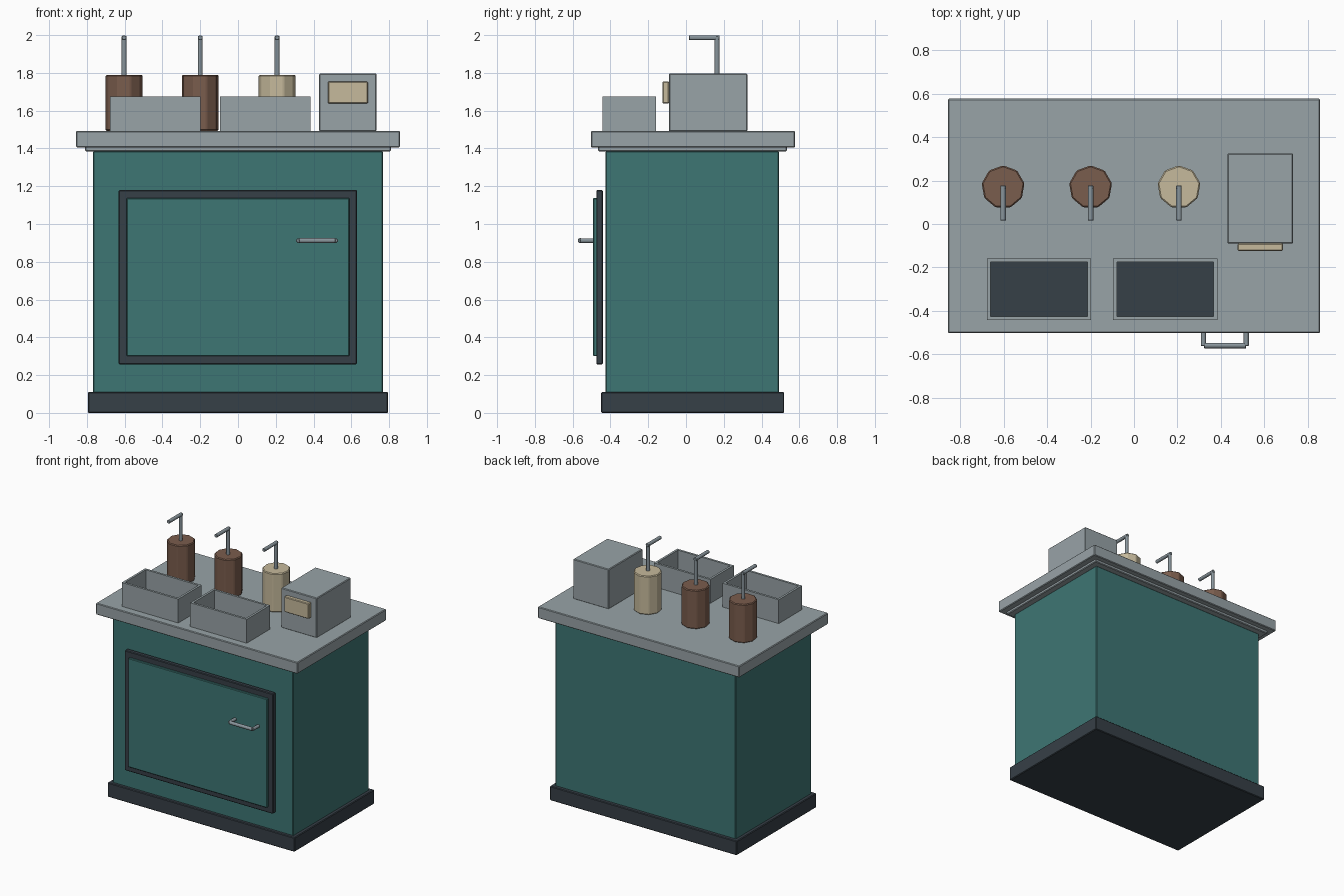
import bpy, bmesh
from mathutils import Vector

cube = bpy.data.objects.get("Cube")
if cube:
    bpy.data.objects.remove(cube, do_unlink=True)


def material(name, color):
    m = bpy.data.materials.new(name)
    m.use_nodes = True
    m.diffuse_color = (*color, 1)
    m.node_tree.nodes["Principled BSDF"].inputs["Base Color"].default_value = (*color, 1)
    return m


TEAL = material("teal paint", (0.048, 0.181, 0.174))
GREY = material("grey steel", (0.314, 0.366, 0.386))
METAL = material("pipe metal", (0.25, 0.30, 0.33))
DARK = material("dark slate", (0.037, 0.050, 0.063))
BROWN = material("brown bottle", (0.195, 0.109, 0.074))
CREAM = material("cream", (0.565, 0.491, 0.332))


def finish(bm, name, mat, bevel):
    mesh = bpy.data.meshes.new(name)
    bm.to_mesh(mesh)
    bm.free()
    mesh.materials.append(mat)
    obj = bpy.data.objects.new(name, mesh)
    bpy.context.collection.objects.link(obj)
    if bevel:
        mod = obj.modifiers.new("soft edges", "BEVEL")
        mod.width = bevel
        mod.segments = 1
    return obj


def box_mesh(x, y, z):
    bm = bmesh.new()
    bmesh.ops.create_cube(bm, size=1)
    for v in bm.verts:
        v.co = [(a + b) / 2 + c * (b - a) for (a, b), c in zip((x, y, z), v.co)]
    return bm


def box(name, mat, x, y, z, bevel=0.005):
    return finish(box_mesh(x, y, z), name, mat, bevel)


def rod(name, mat, start, end, radius, sides=8, bevel=0.003):
    start, end = Vector(start), Vector(end)
    bm = bmesh.new()
    bmesh.ops.create_cone(bm, cap_ends=True, segments=sides, radius1=radius,
                          radius2=radius, depth=(end - start).length)
    obj = finish(bm, name, mat, bevel)
    obj.location = (start + end) / 2
    axis = end - start
    if abs(axis.z) < axis.length * 0.9:
        obj.rotation_euler = axis.to_track_quat("Z", "Y").to_euler()
    return obj


def tray(name, x, y, z, wall):
    # Open box: inset the top face and push it down to the floor
    bm = box_mesh(x, y, z)
    bm.normal_update()
    top = max(bm.faces, key=lambda f: f.calc_center_median().z)
    bmesh.ops.inset_region(bm, faces=[top], thickness=wall)
    floor = bmesh.ops.extrude_discrete_faces(bm, faces=[top])["faces"][0]
    bmesh.ops.translate(bm, verts=floor.verts, vec=(0, 0, z[0] + 0.015 - z[1]))
    floor.material_index = 1
    obj = finish(bm, name, GREY, 0)
    obj.data.materials.append(DARK)


# Cabinet
box("base_plinth", DARK, (-0.795, 0.795), (-0.45, 0.52), (0, 0.11))
box("cabinet_body", TEAL, (-0.768, 0.768), (-0.425, 0.492), (0.02, 1.385))
box("counter_lip", GREY, (-0.81, 0.81), (-0.465, 0.535), (1.385, 1.41))
box("counter_top", GREY, (-0.857, 0.857), (-0.503, 0.577), (1.405, 1.493))

# Door with its frame and handle
box("door_frame", DARK, (-0.632, 0.63), (-0.475, -0.44), (0.257, 1.18))
box("door_panel", TEAL, (-0.59, 0.59), (-0.492, -0.47), (0.30, 1.137), 0.004)
for side, px in (("right", 0.32), ("left", 0.517)):
    rod(f"handle_post_{side}", METAL, (px, -0.49, 0.912), (px, -0.562, 0.912), 0.013)
rod("handle_bar", METAL, (0.322, -0.56, 0.912), (0.517, -0.56, 0.912), 0.014)

# Trays on the front of the counter
for side, x0 in (("right", -0.678), ("left", -0.096)):
    tray(f"tray_{side}", (x0, x0 + 0.48), (-0.443, -0.158), (1.492, 1.676), 0.024)

# Pump bottles
for i, (bx, mat) in enumerate(((-0.603, BROWN), (-0.2, BROWN), (0.207, CREAM)), 1):
    rod(f"bottle_{i}", mat, (bx, 0.17, 1.493), (bx, 0.17, 1.79), 0.1, 9, 0.006)
    rod(f"pump_stem_{i}", METAL, (bx, 0.165, 1.78), (bx, 0.165, 1.995), 0.014)
    rod(f"pump_spout_{i}", METAL, (bx, 0.178, 1.986), (bx, 0.015, 1.986), 0.014)

# Dispenser box with a front plate
box("dispenser_box", GREY, (0.43, 0.733), (-0.09, 0.325), (1.49, 1.797))
box("dispenser_plate", CREAM, (0.477, 0.687), (-0.124, -0.09), (1.637, 1.755))
